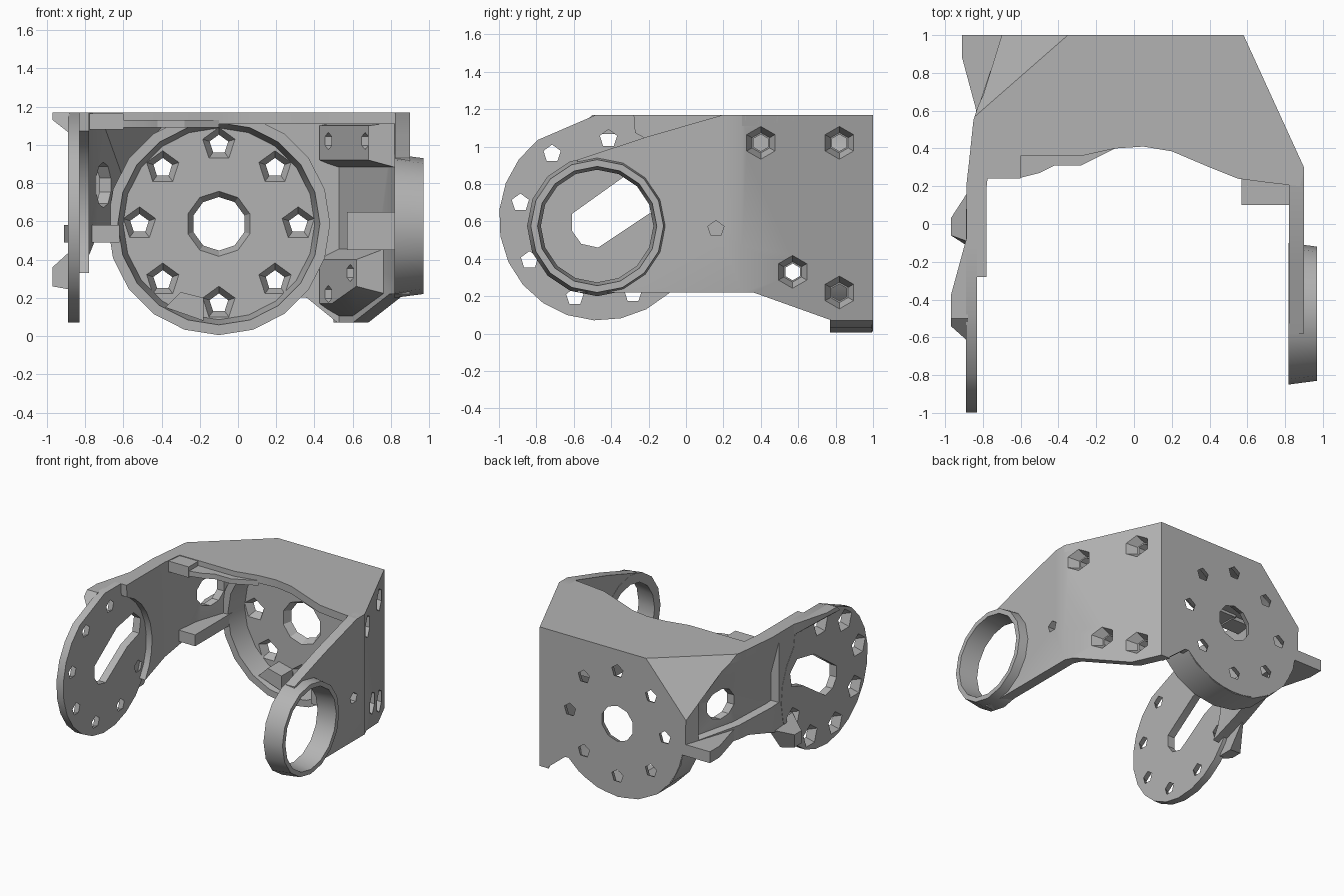
import bpy, bmesh
from math import cos, sin, radians
from mathutils import Vector

if "Cube" in bpy.data.objects:
    bpy.data.objects.remove(bpy.data.objects["Cube"])

GREY = (0.45, 0.45, 0.45, 1)
mat = bpy.data.materials.new("plain grey")
mat.use_nodes = True
mat.diffuse_color = GREY
mat.node_tree.nodes["Principled BSDF"].inputs["Base Color"].default_value = GREY
parts = []


def finish(name, bm, part=True):
    bmesh.ops.recalc_face_normals(bm, faces=bm.faces)
    me = bpy.data.meshes.new(name)
    bm.to_mesh(me)
    bm.free()
    ob = bpy.data.objects.new(name, me)
    bpy.context.collection.objects.link(ob)
    if part:
        me.materials.append(mat)
        parts.append(ob)
    else:
        ob.hide_render = True
    return ob


def place(axis, p, t):
    u, v = p
    return Vector({"x": (t, u, v), "y": (u, t, v), "z": (u, v, t)}[axis])


def arc(c, r, a0, a1, n):
    return [(c[0] + r * cos(radians(a0 + (a1 - a0) * i / n)),
             c[1] + r * sin(radians(a0 + (a1 - a0) * i / n))) for i in range(n + 1)]


def ring(c, r, n, turn=0):
    return arc(c, r, turn, turn + 360, n)[:-1]


def loft(name, axis, low, high, a, b, part=True):
    """Solid between two matching outlines."""
    bm = bmesh.new()
    lo = [bm.verts.new(place(axis, p, a)) for p in low]
    hi = [bm.verts.new(place(axis, p, b)) for p in high]
    bm.faces.new(lo)
    bm.faces.new(hi)
    for i in range(len(lo)):
        j = (i + 1) % len(lo)
        bm.faces.new((lo[i], lo[j], hi[j], hi[i]))
    return finish(name, bm, part)


def prism(name, axis, pts, a, b, part=True):
    return loft(name, axis, pts, pts, a, b, part)


def rect(u0, u1, v0, v1):
    return [(u0, v0), (u1, v0), (u1, v1), (u0, v1)]


def cut(ob, cutter):
    mod = ob.modifiers.new("cut", "BOOLEAN")
    mod.operation = "DIFFERENCE"
    mod.solver = "EXACT"
    mod.object = cutter
    dg = bpy.context.evaluated_depsgraph_get()
    me = bpy.data.meshes.new_from_object(ob.evaluated_get(dg))
    ob.modifiers.clear()
    ob.data = me
    bpy.data.objects.remove(cutter)


def drill(ob, axis, c, ra, rb, a, b, n, turn=90):
    """Tapered hole, radius ra at a and rb at b."""
    cut(ob, loft("cutter", axis, ring(c, ra, n, turn), ring(c, rb, n, turn), a, b, False))


def bend(ob, path):
    """Shift x along y by a piecewise linear path of (y, shift)."""
    bm = bmesh.new()
    bm.from_mesh(ob.data)
    for y, _ in path[:-1]:
        bmesh.ops.bisect_plane(bm, geom=bm.verts[:] + bm.edges[:] + bm.faces[:],
                               plane_co=(0, y, 0), plane_no=(0, 1, 0), dist=1e-5)
    for v in bm.verts:
        for (y0, d0), (y1, d1) in zip(path, path[1:]):
            if y0 < v.co.y <= y1 + 1e-4:
                v.co.x += d0 + (d1 - d0) * (v.co.y - y0) / (y1 - y0)
                break
    bm.to_mesh(ob.data)
    bm.free()


LEFT_BEND = [(0.3, 0), (1, -0.32)]
RIGHT_BEND = [(0.2, 0), (0.55, 0.04), (1, 0.19)]

# Round back plate with countersunk holes and a deep rim
HUB = (-0.1, 0.587)
outline = ([(0.58, 1.17), (0.58, 0.07), (0.52, 0.07), (0.36, 0.2)]
           + arc(HUB, 0.575, -42, -170, 14) + [(-0.70, 0.75), (-0.70, 1.17)])
back = prism("back_plate", "y", outline, 0.94, 1)
drill(back, "y", HUB, 0.175, 0.135, 0.93, 1.01, 10)
for c in ring(HUB, 0.415, 8):
    drill(back, "y", c, 0.095, 0.045, 0.93, 1.01, 5)
rim = prism("back_rim", "y", ring(HUB, 0.582, 20, 90), 0.77, 0.995)
drill(rim, "y", HUB, 0.53, 0.49, 0.76, 1.01, 20)
prism("rim_clip", "y", [(-0.38, 0.15), (-0.18, 0.08), (-0.18, 0.2), (-0.3, 0.23)], 0.8, 0.96)

# Top plate with a scooped front edge
top = prism("top_plate", "z", [
    (-0.70, 1), (0.58, 1), (0.90, 0.3), (0.88, 0.2), (0.7, 0.22), (0.55, 0.24), (0.4, 0.3),
    (0.2, 0.385), (0.05, 0.41), (-0.1, 0.4), (-0.28, 0.36), (-0.87, 0.36), (-0.85, 0.55)],
    1.11, 1.17)
prism("top_front_block", "z", rect(-0.8, -0.6, 0.24, 0.38), 1.08, 1.165)
prism("top_front_lip", "z", [(-0.62, 0.24), (-0.5, 0.27), (-0.42, 0.31), (-0.28, 0.31),
                             (-0.1, 0.4), (-0.62, 0.4)], 1.09, 1.13)

# Left side wall, with screw holes
EYE = (-0.475, 0.575)
wall = prism("left_wall", "x", [
    (1, 1.17), (0.2, 1.17), (-0.2, 1.055), (-0.58, 0.93), (-0.58, 0.22), (0.36, 0.22),
    (0.78, 0.07), (1, 0.07)], 0.82, 0.90)
boss_top = loft("left_boss_top", "x", rect(0.36, 0.92, 0.92, 1.1), rect(0.3, 0.97, 0.88, 1.12),
                0.71, 0.83)
boss_low = loft("left_boss_low", "x", [(0.5, 0.26), (0.78, 0.17), (0.92, 0.17), (0.92, 0.4), (0.5, 0.4)],
                [(0.42, 0.22), (0.78, 0.1), (0.97, 0.1), (0.97, 0.46), (0.42, 0.46)], 0.71, 0.83)
for c in [(0.4, 1.02), (0.82, 1.02), (0.57, 0.33), (0.82, 0.22)]:
    drill(wall, "x", c, 0.045, 0.09, 0.81, 0.905, 6)
    boss = boss_top if c[1] > 0.6 else boss_low
    drill(boss, "x", c, 0.045, 0.045, 0.7, 0.84, 6)
drill(wall, "x", (0.16, 0.56), 0.045, 0.045, 0.8, 0.92, 5)
drill(wall, "x", EYE, 0.34, 0.34, 0.8, 0.92, 16)
for ob in (wall, boss_top, boss_low):
    bend(ob, LEFT_BEND)
prism("left_inner_block", "x", rect(0.1, 0.24, 0.45, 0.65), 0.57, 0.84)

# Large bearing ring on the left arm
eye = loft("left_ring", "x", ring(EYE, 0.375, 16), ring(EYE, 0.355, 16), 0.818, 0.97)
drill(eye, "x", EYE, 0.30, 0.32, 0.81, 0.98, 16)

# Right arm: thin drilled disc with a slanted slot
PIVOT = (-0.46, 0.61)
disc = prism("right_disc", "x",
             arc(PIVOT, 0.54, 128, 405, 18) + [(-0.1, 1.17), (-0.48, 1.17)], -0.89, -0.83)
for c in arc(PIVOT, 0.435, 84, 336, 6):
    drill(disc, "x", c, 0.095, 0.042, -0.9, -0.82, 5)
cut(disc, prism("cutter", "x", [
    (-0.61, 0.64), (-0.33, 0.84), (-0.12, 0.88), (-0.03, 0.8), (-0.05, 0.69), (-0.2, 0.64),
    (-0.47, 0.46), (-0.56, 0.48), (-0.61, 0.55)], -1, -0.7, False))

# Thicker link joining the disc to the back, hollowed on its outer face
link = prism("right_link", "x", arc(PIVOT, 0.5, 68, -34, 8) + [
    (0.2, 0.42), (0.45, 0.49), (1, 0.49), (1, 1.17), (-0.28, 1.17)], -0.888, -0.78)
cut(link, loft("cutter", "x", [(0.1, 0.62), (0.9, 0.58), (0.9, 1.16), (0.1, 1.16)],
               [(0.14, 0.64), (0.86, 0.6), (0.86, 0.85), (0.14, 0.85)], -0.9, -0.84, False))
drill(link, "x", (0.66, 0.79), 0.12, 0.12, -1, -0.6, 10)
bend(link, RIGHT_BEND)
prism("right_ledge", "z", [(-0.91, 1), (-0.91, 0.88), (-0.84, 0.62), (-0.79, 0.35),
                           (-0.62, 0.35), (-0.62, 1)], 0.49, 0.58)

# Stop lugs on the outside of the right arm
loft("right_lug_top", "x", [(-0.54, 1.13), (-0.38, 1.14), (-0.38, 1.17), (-0.5, 1.17)],
     [(-0.62, 1.06), (-0.05, 1.08), (-0.05, 1.17), (-0.5, 1.17)], -0.97, -0.88)
loft("right_lug_low", "x", rect(-0.06, 0.03, 0.26, 0.36),
     [(-0.13, 0.24), (0.05, 0.24), (0.2, 0.44), (-0.1, 0.46)], -0.97, -0.86)

# Slanted corner facet replacing the upper right back corner
tri = [Vector((-0.35, 1, 1.17)), Vector((-0.70, 1, 0.77)), Vector((-0.83, 0.58, 1.17))]
normal = (tri[1] - tri[0]).cross(tri[2] - tri[0]).normalized()
mid = (tri[0] + tri[1] + tri[2]) / 3


def facet(name, scale, depth, part):
    bm = bmesh.new()
    base = [mid + (p - mid) * scale for p in tri]
    for p in base + [p + normal * depth for p in base]:
        bm.verts.new(p)
    bmesh.ops.convex_hull(bm, input=bm.verts[:])
    return finish(name, bm, part)


for ob in (back, rim, top, link):
    cut(ob, facet("cutter", 2.2, 0.9, False))
facet("corner_facet", 1, -0.05, True)

# Crisp edges, smooth curves
bpy.ops.object.select_all(action="DESELECT")
for ob in parts:
    ob.select_set(True)
bpy.context.view_layer.objects.active = parts[0]
bpy.ops.object.shade_smooth_by_angle(angle=radians(25))
